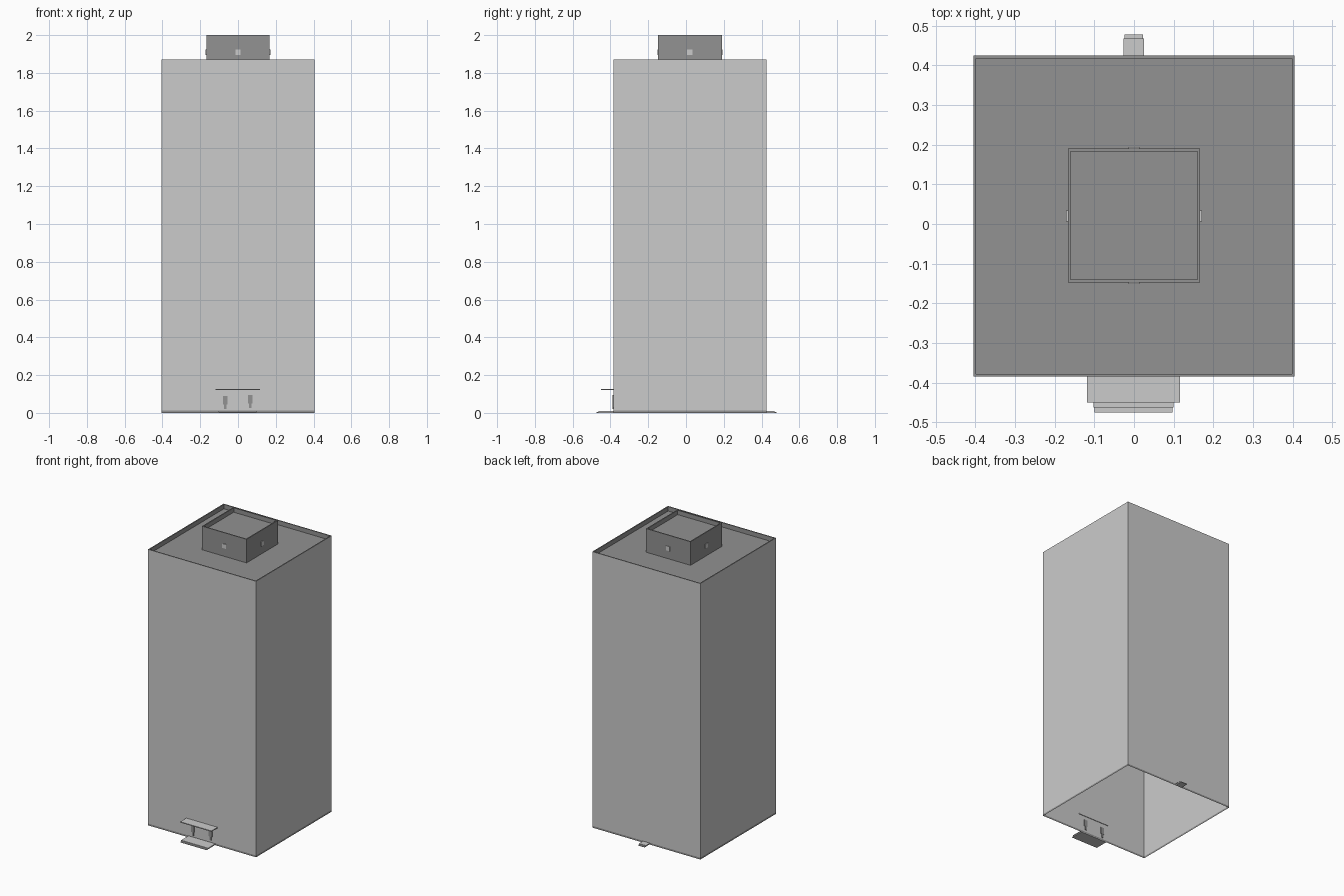
import bpy
import bmesh

cube = bpy.data.objects.get("Cube")
if cube:
    bpy.data.objects.remove(cube, do_unlink=True)


def material(name, value):
    mat = bpy.data.materials.new(name)
    mat.use_nodes = True
    colour = (value, value, value, 1)
    mat.diffuse_color = colour
    mat.node_tree.nodes["Principled BSDF"].inputs["Base Color"].default_value = colour
    return mat


LIGHT = material("light grey", 0.6)
DARK = material("dark grey", 0.287)


def finish(name, bm, mats):
    mesh = bpy.data.meshes.new(name)
    bm.to_mesh(mesh)
    bm.free()
    for mat in mats:
        mesh.materials.append(mat)
    obj = bpy.data.objects.new(name, mesh)
    bpy.context.collection.objects.link(obj)
    return obj


def box(name, xs, ys, zs, mat):
    bm = bmesh.new()
    bmesh.ops.create_cube(bm, size=1)
    for v in bm.verts:
        v.co = [r[0] if c < 0 else r[1] for c, r in zip(v.co, (xs, ys, zs))]
    return finish(name, bm, [mat])


def rect_shell(name, xs, ys, rings, mats):
    """Loft rectangles of (inset, z, material of the band above), then cap the last."""
    bm = bmesh.new()
    loops = []
    for inset, z, _ in rings:
        x0, x1, y0, y1 = xs[0] + inset, xs[1] - inset, ys[0] + inset, ys[1] - inset
        corners = ((x0, y0), (x1, y0), (x1, y1), (x0, y1))
        loops.append([bm.verts.new((x, y, z)) for x, y in corners])
    for (_, _, index), low, high in zip(rings, loops, loops[1:]):
        for i in range(4):
            j = (i + 1) % 4
            face = bm.faces.new((low[i], low[j], high[j], high[i]))
            face.material_index = index
    bm.faces.new(loops[-1]).material_index = rings[-1][2]
    return finish(name, bm, mats)


FRONT, BACK, TOP, ROOF, RIM = -0.385, 0.425, 1.87, 1.84, 0.007

# Tower: open underneath, thin plinth, plain walls, parapet and sunken roof
rect_shell("tower", (-0.405, 0.405), (FRONT, BACK),
           [(0, 0, 1), (0, 0.012, 0), (0, TOP, 1), (RIM, TOP, 1), (RIM, ROOF, 1)],
           [LIGHT, DARK])

# Rooftop housing with its own sunken top
PX, PY = (-0.167, 0.167), (-0.147, 0.19)
rect_shell("roof_housing", PX, PY,
           [(0, ROOF, 0), (0, 2, 0), (RIM, 2, 0), (RIM, 1.97, 0)], [DARK])

# Small lamp on each side of the housing
S, T, CY = 0.014, 0.004, 0.02
LZ = (1.895, 1.925)
for side, y in (("front", PY[0]), ("back", PY[1])):
    box(side + "_lamp", (-S, S), (y - T, y + T), LZ, LIGHT)
for side, x in (("right", PX[0]), ("left", PX[1])):
    box(side + "_lamp", (x - T, x + T), (CY - S, CY + S), LZ, LIGHT)

# Front entrance: canopy and two shallow steps
box("canopy", (-0.118, 0.116), (-0.45, FRONT + T), (0.12, 0.126), LIGHT)
box("front_lower_step", (-0.1, 0.097), (-0.475, FRONT), (0, 0.005), LIGHT)
box("front_upper_step", (-0.102, 0.1), (-0.463, FRONT), (0.005, 0.01), LIGHT)

# Door handles, each a wide grip over a narrow stem
for side, x, z in (("right", -0.068, 0.045), ("left", 0.065, 0.05)):
    box(side + "_handle", (x - 0.012, x + 0.012), (FRONT - T, FRONT + T),
        (z, z + 0.045), DARK)
    box(side + "_handle_stem", (x - 0.006, x + 0.006), (FRONT - T, FRONT + T),
        (z - 0.025, z), DARK)

# Back entrance steps
box("back_lower_step", (-0.024, 0.023), (BACK, 0.478), (0, 0.005), LIGHT)
box("back_upper_step", (-0.027, 0.025), (BACK, 0.468), (0.005, 0.01), LIGHT)
